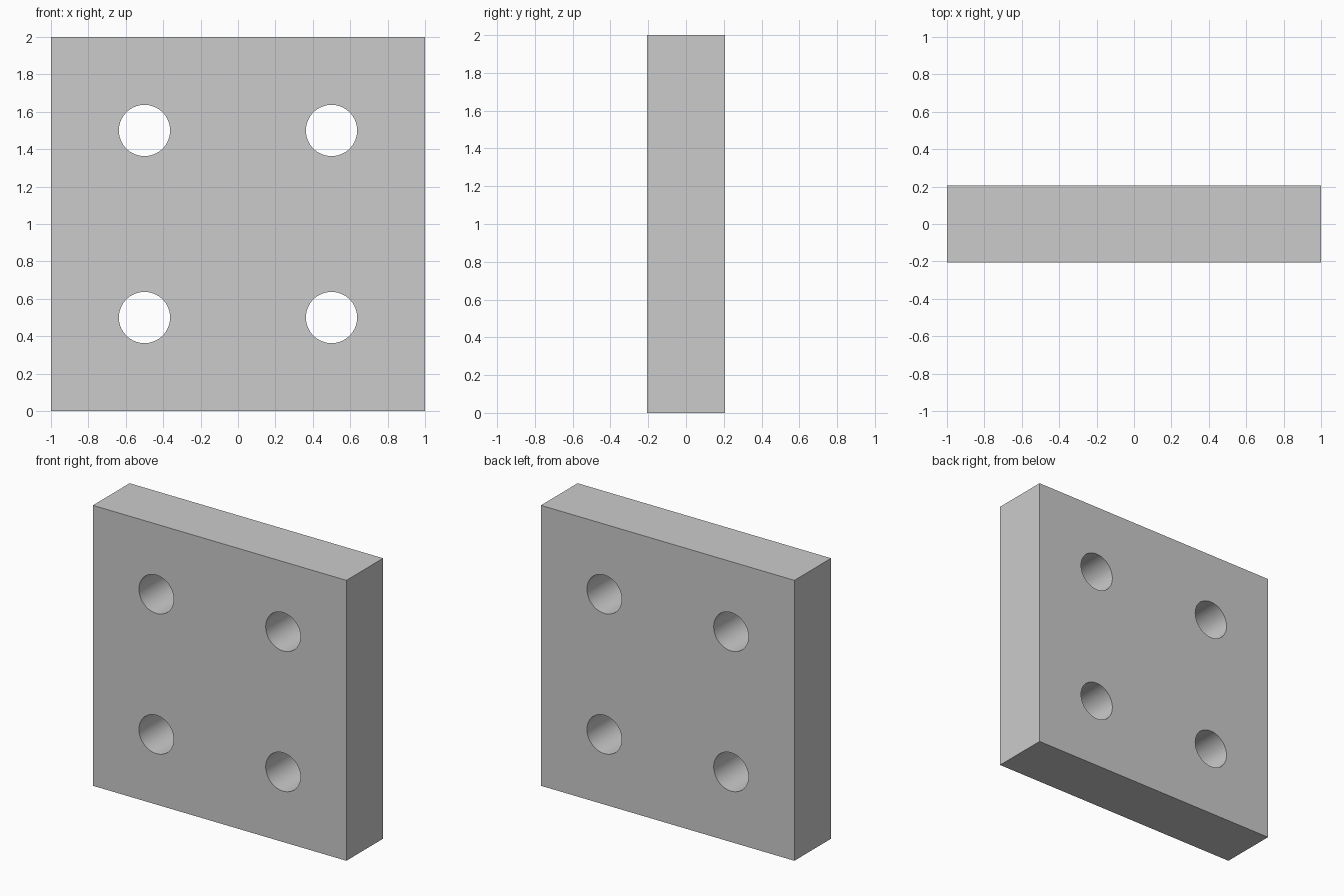
import bpy
import math

if "Cube" in bpy.data.objects:
    bpy.data.objects.remove(bpy.data.objects["Cube"])

THICKNESS = 0.413
HOLE_RADIUS = 0.137

# Square plate standing upright
bpy.ops.mesh.primitive_cube_add(size=1, location=(0, 0, 1))
plate = bpy.context.object
plate.name = "mounting_plate"
plate.scale = (2, THICKNESS, 2)
bpy.ops.object.transform_apply(location=True, rotation=True, scale=True)


def drill_hole(target, x, z):
    """Cut one round hole straight through the plate along y."""
    bpy.ops.mesh.primitive_cylinder_add(
        vertices=64, radius=HOLE_RADIUS, depth=1,
        location=(x, 0, z), rotation=(math.pi / 2, 0, 0))
    cutter = bpy.context.object
    cutter.name = "hole_cutter"
    cutter.hide_render = True
    mod = target.modifiers.new("hole", 'BOOLEAN')
    mod.operation = 'DIFFERENCE'
    mod.solver = 'EXACT'
    mod.object = cutter
    bpy.context.view_layer.objects.active = target
    bpy.ops.object.modifier_apply(modifier=mod.name)
    bpy.data.objects.remove(cutter, do_unlink=True)


# Four bolt holes in a square pattern
for x in (-0.5, 0.5):
    for z in (0.5, 1.5):
        drill_hole(plate, x, z)

# Smooth hole walls, sharp plate edges
bpy.ops.object.select_all(action='DESELECT')
plate.select_set(True)
bpy.context.view_layer.objects.active = plate
bpy.ops.object.shade_smooth_by_angle(angle=math.radians(30))
